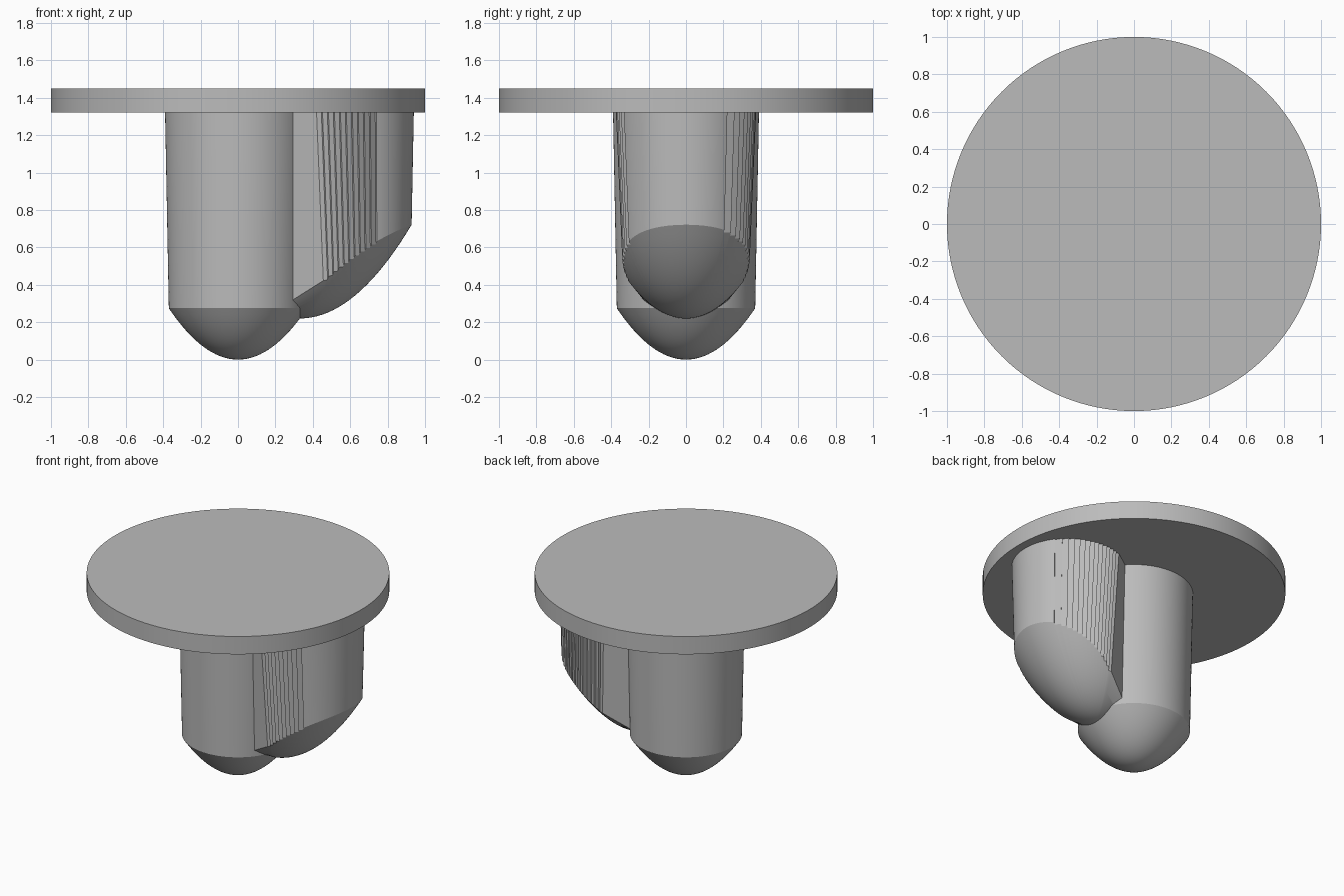
import bpy, bmesh, math

if "Cube" in bpy.data.objects:
    bpy.data.objects.remove(bpy.data.objects["Cube"])

grey = bpy.data.materials.new("plain_grey")
grey.use_nodes = True
colour = (0.5, 0.5, 0.5, 1)
grey.diffuse_color = colour
grey.node_tree.nodes["Principled BSDF"].inputs["Base Color"].default_value = colour


def loft(name, rings, angle=30):
    """Skin a stack of closed rings and cap both ends."""
    bm = bmesh.new()
    loops = [[bm.verts.new(p) for p in ring] for ring in rings]
    for a, b in zip(loops, loops[1:]):
        for i in range(len(a)):
            j = (i + 1) % len(a)
            bm.faces.new((a[i], a[j], b[j], b[i]))
    bm.faces.new(loops[0])
    bm.faces.new(loops[-1])
    bmesh.ops.recalc_face_normals(bm, faces=bm.faces)
    mesh = bpy.data.meshes.new(name)
    bm.to_mesh(mesh)
    bm.free()
    obj = bpy.data.objects.new(name, mesh)
    bpy.context.collection.objects.link(obj)
    mesh.materials.append(grey)
    bpy.ops.object.select_all(action="DESELECT")
    obj.select_set(True)
    bpy.context.view_layer.objects.active = obj
    bpy.ops.object.shade_smooth_by_angle(angle=math.radians(angle))
    return obj


def circle(r, z, n=128):
    return [(r * math.cos(math.tau * i / n), r * math.sin(math.tau * i / n), z)
            for i in range(n)]


UNDER = 1.32

# Round flat cap
loft("cap_disc", [circle(1, UNDER), circle(1, 1.45)])

# Central post, slightly tapered, with a parabolic nose
nose = [circle(0.37 * t / 16, 0.275 * (t / 16) ** 2) for t in range(1, 17)]
nose.insert(0, circle(0.004, 0))
loft("central_post", nose + [circle(0.39, UNDER)], 20)

# Side post outline: a circle whose flanks carry saw-tooth ribs
CX, R = 0.565, 0.375
STEP, DEPTH = 0.032, 0.014


def flank(x):
    return math.sqrt(max(R * R - (x - CX) ** 2, 0))


def side_outline(end):
    """Half outline from the inner end to the outer tip, ribbed up to x = end."""
    pts = [(0.2, 0), (0.21, 0.1), (0.29, flank(0.29))]
    x = 0.42
    while x < end:
        pts += [(x, flank(x)), (x + STEP * 0.8, flank(x + STEP * 0.8) - DEPTH)]
        x += STEP
    start = math.acos((x - CX) / R)
    pts += [(CX + R * math.cos(start * (1 - k / 20)), R * math.sin(start * (1 - k / 20)))
            for k in range(21)]
    return pts


front = [(x, -y) for x, y in side_outline(0.72)]
back = side_outline(0.85)
outline = front + back[-2:0:-1]


def bowl(x, y):
    return 0.22 + 1.4 * (x - 0.33) ** 2 + 1.87 * y * y


def draft(x, y):
    """Follow the drafted wall down to the point where it meets the bowl."""
    px, py = x, y
    for _ in range(6):
        s = 1 - 0.115 * (UNDER - bowl(px, py))
        px = 0.77 + (x - 0.77) * s if x > 0.4 else x
        py = y * s
    return px, py


rim = [draft(x, y) for x, y in outline]
rings = []
for k in range(21):
    t = max(k / 20, 0.01)
    ring = [(0.33 + (x - 0.33) * t, y * t) for x, y in rim]
    rings.append([(x, y, bowl(x, y)) for x, y in ring])
rings.append([(x, y, UNDER) for x, y in outline])
loft("side_post", rings, 20)
